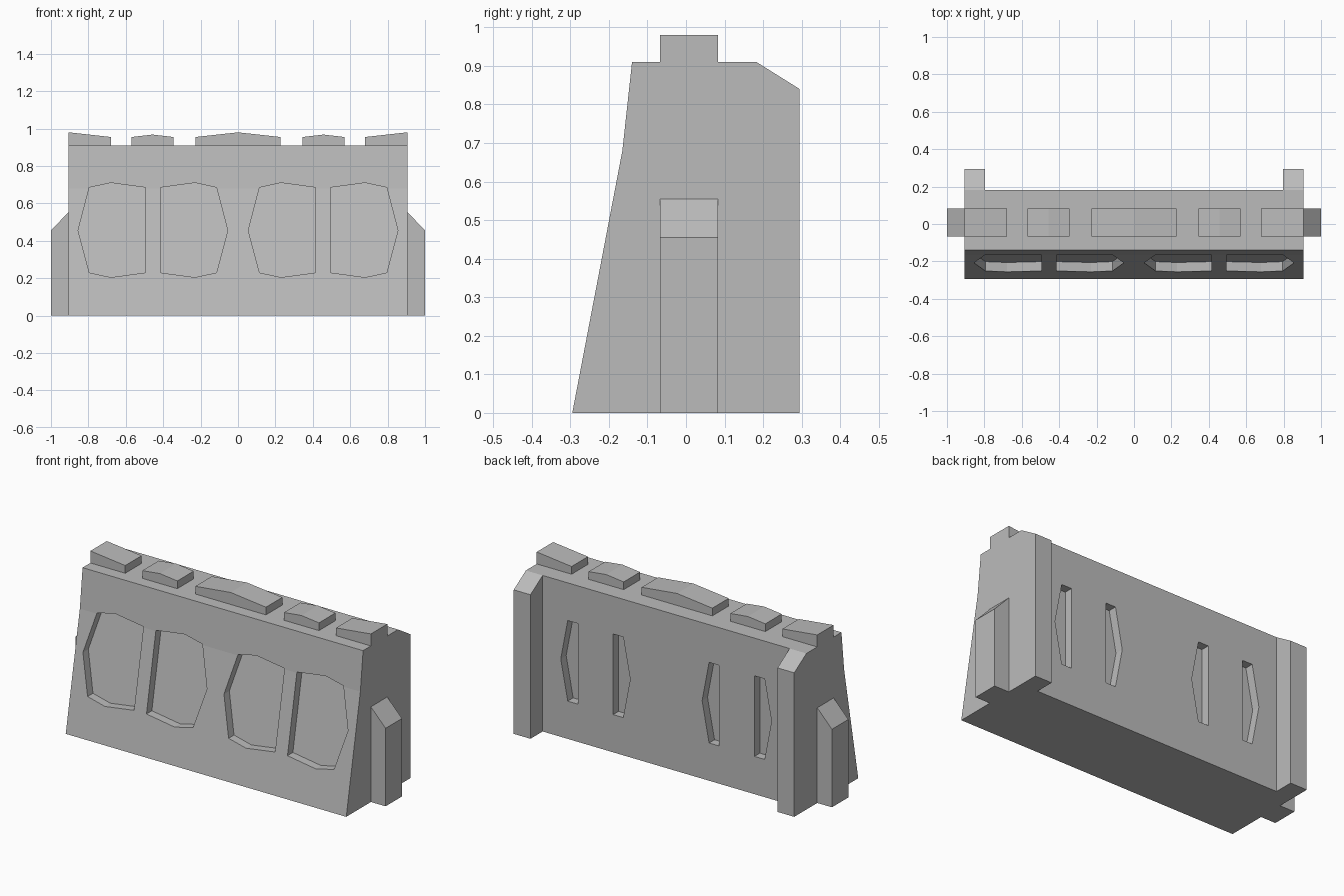
import bpy
import bmesh

cube = bpy.data.objects.get("Cube")
if cube:
    bpy.data.objects.remove(cube, do_unlink=True)

concrete = bpy.data.materials.new("concrete grey")
concrete.use_nodes = True
GREY = (0.5, 0.5, 0.5, 1)
concrete.diffuse_color = GREY
concrete.node_tree.nodes["Principled BSDF"].inputs["Base Color"].default_value = GREY

HALF = 0.905                  # half length of the wall
TOP = 0.91                    # height of the wall
BACK = 0.183                  # rear face of the wall
RIB_FRONT, RIB_BACK = -0.068, 0.083


def loft(name, ring_a, ring_b):
    """Solid between two matching rings of points."""
    bm = bmesh.new()
    a = [bm.verts.new(p) for p in ring_a]
    b = [bm.verts.new(p) for p in ring_b]
    bm.faces.new(a)
    bm.faces.new(b[::-1])
    for i in range(len(a)):
        j = (i + 1) % len(a)
        bm.faces.new((a[j], a[i], b[i], b[j]))
    bmesh.ops.recalc_face_normals(bm, faces=bm.faces)
    mesh = bpy.data.meshes.new(name)
    bm.to_mesh(mesh)
    bm.free()
    mesh.materials.append(concrete)
    obj = bpy.data.objects.new(name, mesh)
    bpy.context.collection.objects.link(obj)
    return obj


def along_x(name, profile, x0, x1):
    return loft(name, [(x0, y, z) for y, z in profile], [(x1, y, z) for y, z in profile])


def along_y(name, profile, y0, y1):
    return loft(name, [(x, y0, z) for x, z in profile], [(x, y1, z) for x, z in profile])


def front_y(z):
    """Depth of the sloping front face at a height."""
    return -0.295 + 0.191 * z


# Wall with a battered front
wall = along_x("wall", [(-0.295, 0), (front_y(0.68), 0.68), (-0.14, TOP),
                        (BACK, TOP), (BACK, 0)], -HALF, HALF)

# Pocket outlines: straight on one side, pointed on the other
pocket = [(0, 0.23), (0, 0.685), (0.185, 0.71), (0.3, 0.685),
          (0.36, 0.455), (0.3, 0.23), (0.185, 0.205)]
slot = [(0, 0.22), (0, 0.69), (0.065, 0.69), (0.11, 0.455), (0.065, 0.22)]

cutters = []
for side in (-1, 1):
    for pocket_x, slot_x, point in ((0.495, 0.57, 1), (0.415, 0.342, -1)):
        outline = [(side * (pocket_x + point * u), z) for u, z in pocket]
        cutters.append(loft("pocket_cutter",
                            [(x, front_y(z) - 0.1, z) for x, z in outline],
                            [(x, front_y(z) + 0.05, z) for x, z in outline]))
        outline = [(side * (slot_x + point * u), z) for u, z in slot]
        cutters.append(along_y("slot_cutter", outline, BACK - 0.05, BACK + 0.1))

for cutter in cutters:
    cutter.hide_render = True
    cut = wall.modifiers.new("recess", 'BOOLEAN')
    cut.operation = 'DIFFERENCE'
    cut.solver = 'EXACT'
    cut.object = cutter

# Bake the recesses, then discard the cutters
bpy.context.view_layer.update()
baked = bpy.data.meshes.new_from_object(
    wall.evaluated_get(bpy.context.evaluated_depsgraph_get()))
wall.modifiers.clear()
wall.data = baked
for cutter in cutters:
    bpy.data.objects.remove(cutter, do_unlink=True)

# Rear posts, end ribs and outer top blocks on both ends
for side, label in ((1, "left"), (-1, "right")):
    along_x(label + "_rear_post",
            [(BACK, 0), (BACK, TOP), (0.295, 0.84), (0.295, 0)],
            side * 0.797, side * HALF)
    along_y(label + "_end_rib",
            [(side * x, z) for x, z in
             ((HALF, 0), (HALF, 0.555), (1, 0.455), (1, 0))],
            RIB_FRONT, RIB_BACK)
    along_y(label + "_corner_block",
            [(side * x, z) for x, z in
             ((HALF, TOP), (HALF, 0.98), (0.68, 0.955), (0.68, TOP))],
            RIB_FRONT, RIB_BACK)

# Peaked blocks along the top
for name, x, half, peak in (("left_top_block", 0.457, 0.113, 0.968),
                            ("centre_top_block", 0, 0.228, 0.98),
                            ("right_top_block", -0.457, 0.113, 0.968)):
    along_y(name, [(x - half, TOP), (x - half, 0.955), (x, peak),
                   (x + half, 0.955), (x + half, TOP)], RIB_FRONT, RIB_BACK)
